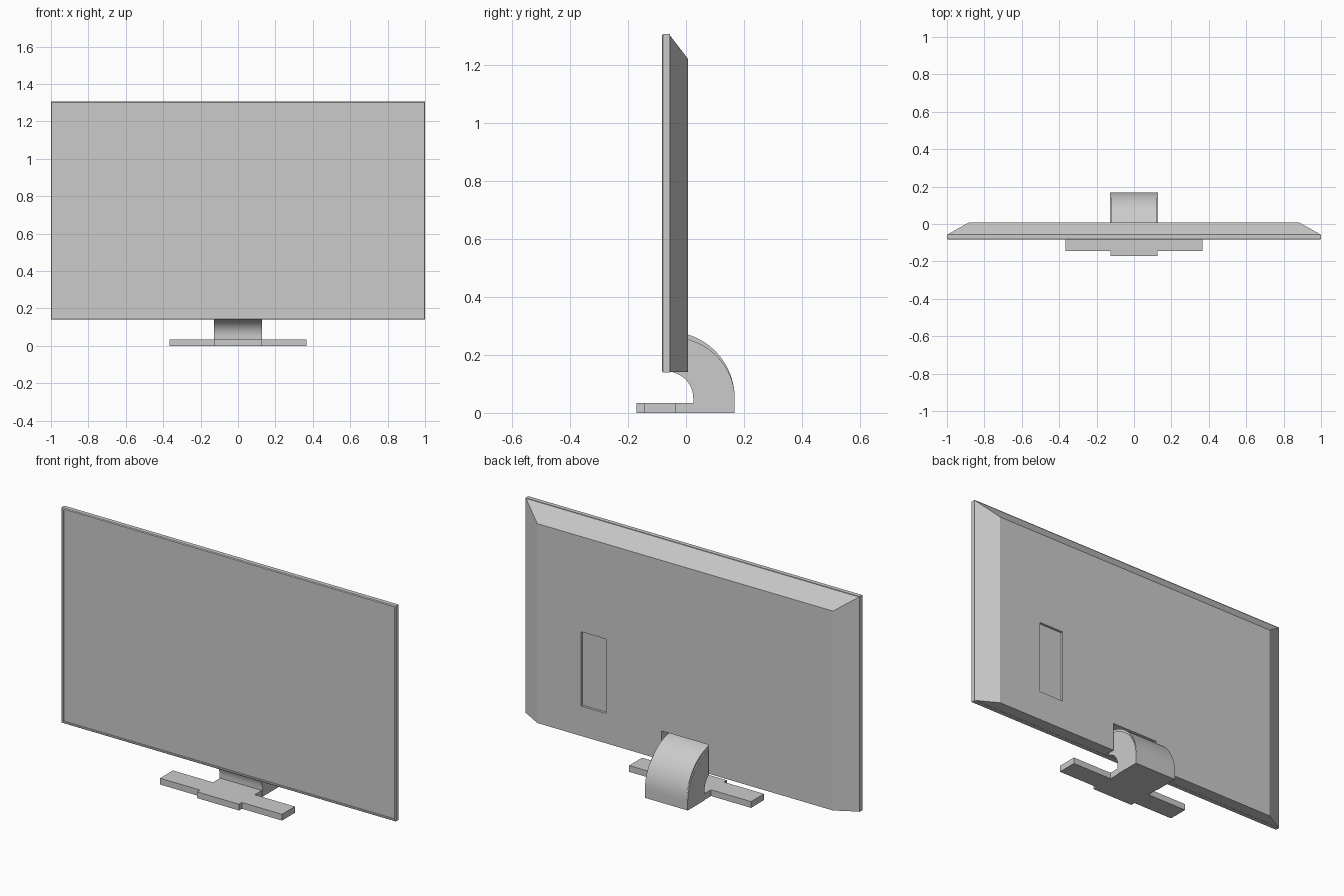
import bpy, bmesh, math

if "Cube" in bpy.data.objects:
    bpy.data.objects.remove(bpy.data.objects["Cube"])


def finish(name, bm):
    bmesh.ops.recalc_face_normals(bm, faces=bm.faces)
    me = bpy.data.meshes.new(name)
    bm.to_mesh(me)
    bm.free()
    ob = bpy.data.objects.new(name, me)
    bpy.context.collection.objects.link(ob)
    return ob


def loft(name, sections):
    """Skin rectangles (y, half width, z low, z high) from front to back."""
    bm = bmesh.new()
    rings = [[bm.verts.new(p) for p in ((-w, y, a), (w, y, a), (w, y, b), (-w, y, b))]
             for y, w, a, b in sections]
    for r, s in zip(rings, rings[1:]):
        for i in range(4):
            j = (i + 1) % 4
            bm.faces.new((r[i], r[j], s[j], s[i]))
    bm.faces.new(rings[0])
    bm.faces.new(rings[-1])
    return finish(name, bm)


def extrude(name, outline, vector):
    """Extrude a closed outline of 3D points along a vector."""
    bm = bmesh.new()
    f = bm.faces.new([bm.verts.new(p) for p in outline])
    r = bmesh.ops.extrude_face_region(bm, geom=[f])
    verts = [v for v in r["geom"] if isinstance(v, bmesh.types.BMVert)]
    bmesh.ops.translate(bm, verts=verts, vec=vector)
    return finish(name, bm)


def box(name, x0, x1, y0, y1, z0, z1):
    return extrude(name, [(x0, y0, z0), (x1, y0, z0), (x1, y1, z0), (x0, y1, z0)],
                   (0, 0, z1 - z0))


def cut(ob, cutter):
    mod = ob.modifiers.new("cut", "BOOLEAN")
    mod.operation, mod.object, mod.solver = "DIFFERENCE", cutter, "EXACT"
    bpy.context.view_layer.objects.active = ob
    bpy.ops.object.modifier_apply(modifier=mod.name)
    bpy.data.objects.remove(cutter)


def arc(cy, cz, ry, rz, a0, a1, n=28):
    return [(cy + ry * math.cos(math.radians(a0 + (a1 - a0) * i / n)),
             cz + rz * math.sin(math.radians(a0 + (a1 - a0) * i / n))) for i in range(n + 1)]


def profile_part(name, pts, half):
    ob = extrude(name, [(-half, y, z) for y, z in pts], (2 * half, 0, 0))
    bpy.ops.object.select_all(action="DESELECT")
    ob.select_set(True)
    bpy.context.view_layer.objects.active = ob
    bpy.ops.object.shade_smooth_by_angle(angle=math.radians(25))
    return ob


# Front frame with thin chamfered rim and recessed screen opening
frame = loft("front_frame", [(-0.083, 0.996, 0.144, 1.301), (-0.079, 1.0, 0.14, 1.305),
                             (-0.056, 1.0, 0.14, 1.305)])
cut(frame, box("opening", -0.988, 0.988, -0.1, -0.076, 0.152, 1.293))
box("screen", -0.988, 0.988, -0.0785, -0.0755, 0.152, 1.293)

# Back housing: tapers at the sides and top, flat underneath
housing = loft("back_housing", [(-0.056, 0.997, 0.141, 1.302), (0.007, 0.885, 0.141, 1.22)])
cut(housing, box("neck_notch", -0.141, 0.141, -0.045, 0.05, 0.1, 0.297))
cut(housing, box("port_recess", 0.474, 0.623, -0.006, 0.05, 0.303, 0.705))

# Curved neck, with a narrower raised cover along its outer curve
CY, CZ = -0.06, 0.05
inner = arc(CY, CZ, 0.085, 0.09, 90, 0)
profile_part("neck", [(0.168, 0.0)] + arc(CY, CZ, 0.228, 0.213, 0, 86)
             + [(-0.044, 0.14)] + inner[6:] + [(0.025, 0.0)], 0.128)
profile_part("neck_cover", arc(CY, CZ, 0.228, 0.230, 0, 86)
             + arc(CY, CZ, 0.2, 0.195, 86, 0), 0.122)

# Flat base: cross-shaped foot with two side wings
half = [(0.125, 0.03), (0.125, -0.035), (0.365, -0.035), (0.365, -0.145),
        (0.125, -0.145), (0.125, -0.17)]
foot = half + [(-x, y) for x, y in reversed(half)]
extrude("base_foot", [(x, y, 0) for x, y in foot], (0, 0, 0.034))
